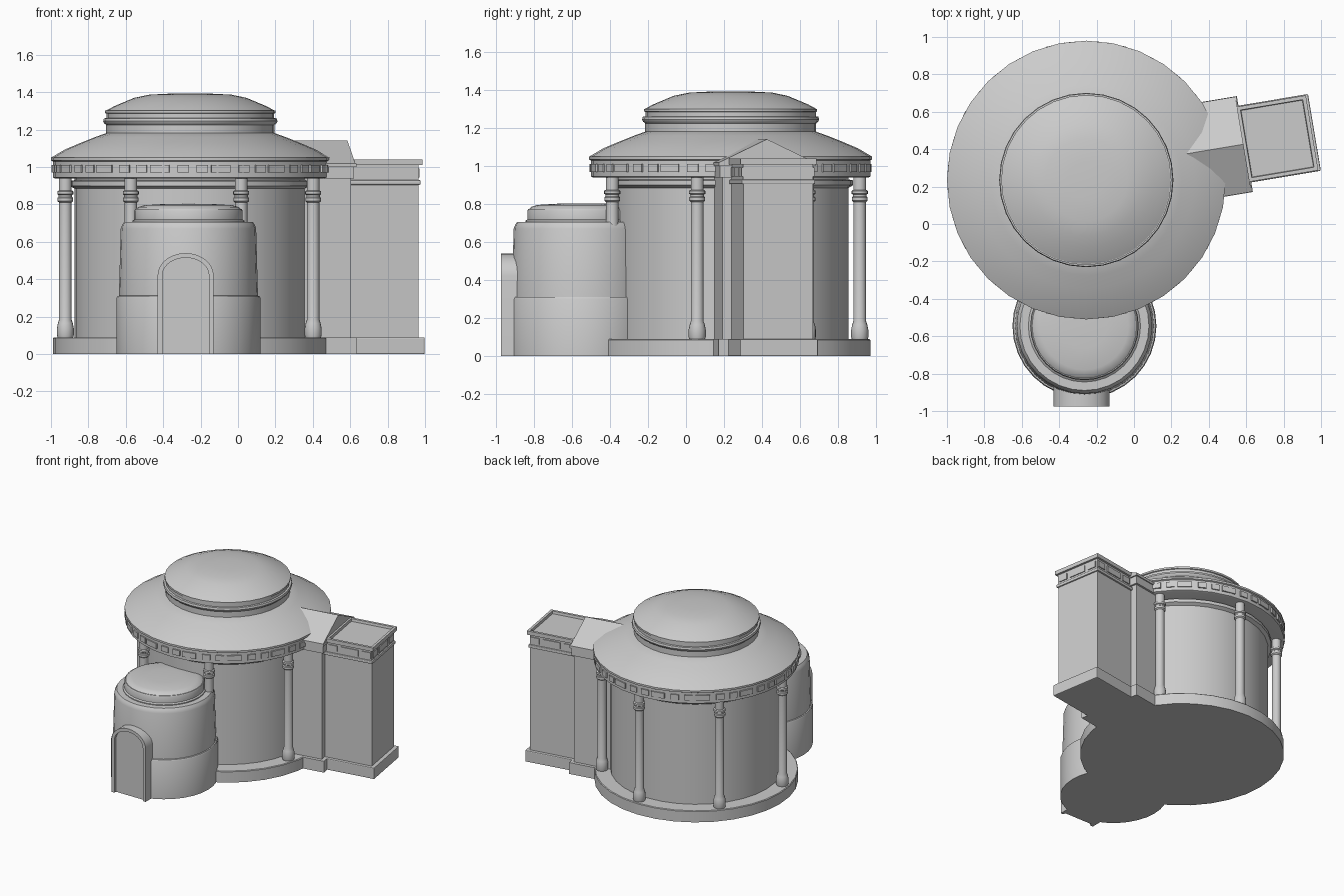
import bpy, bmesh, math
from mathutils import Matrix, Vector

cube = bpy.data.objects.get("Cube")
if cube:
    bpy.data.objects.remove(cube, do_unlink=True)

stone = bpy.data.materials.new("grey_stone")
stone.use_nodes = True
GREY = (0.6, 0.6, 0.6, 1)
stone.diffuse_color = GREY
stone.node_tree.nodes["Principled BSDF"].inputs["Base Color"].default_value = GREY

HALL = Vector((-0.255, 0.235, 0))
PORCH = Vector((-0.265, -0.545, 0))
# Wing frame: x runs outward from the hall, y across the wing
WING = (Matrix.Translation(HALL) @ Matrix.Rotation(math.radians(9.5), 4, 'Z')
        @ Matrix.Translation((0, 0.05, 0)))


def finish(name, bm, matrix=Matrix(), smooth=False, bevel=0):
    bmesh.ops.recalc_face_normals(bm, faces=bm.faces)
    mesh = bpy.data.meshes.new(name)
    bm.to_mesh(mesh)
    bm.free()
    mesh.materials.append(stone)
    obj = bpy.data.objects.new(name, mesh)
    obj.matrix_world = matrix
    bpy.context.collection.objects.link(obj)
    if bevel:
        mod = obj.modifiers.new("bevel", 'BEVEL')
        mod.width, mod.segments = bevel, 2
    if smooth:
        bpy.ops.object.select_all(action='DESELECT')
        obj.select_set(True)
        bpy.context.view_layer.objects.active = obj
        bpy.ops.object.shade_smooth_by_angle(angle=math.radians(30))
    return obj


def lathe(name, profile, centre, sides=32):
    """Turn a (radius, height) profile into a closed round solid."""
    bm = bmesh.new()
    rings = []
    for r, z in profile:
        rings.append([bm.verts.new((r * math.cos(a), r * math.sin(a), z))
                      for a in (math.tau * i / sides for i in range(sides))])
    for low, high in zip(rings, rings[1:]):
        for i in range(sides):
            j = (i + 1) % sides
            bm.faces.new((low[i], low[j], high[j], high[i]))
    bm.faces.new(rings[0])
    bm.faces.new(rings[-1])
    return finish(name, bm, Matrix.Translation(centre), True)


def add_box(bm, x, y, z, matrix=Matrix()):
    size = Matrix.Diagonal((x[1] - x[0], y[1] - y[0], z[1] - z[0], 1))
    mid = Matrix.Translation((sum(x) / 2, sum(y) / 2, sum(z) / 2))
    bmesh.ops.create_cube(bm, size=1, matrix=matrix @ mid @ size)


def wing_box(name, x, half, z, bevel=0):
    bm = bmesh.new()
    add_box(bm, x, (-half, half), z)
    return finish(name, bm, WING, bevel=bevel)


# Round hall
lathe("hall_base", [(.735, 0), (.735, .085), (.73, .09)], HALL)
lathe("hall_wall", [(.62, .08), (.62, .95)], HALL)
lathe("hall_wall_cornice", [(.62, .885), (.645, .9), (.645, .925), (.62, .93)], HALL)
lathe("hall_frieze", [(.725, .94), (.735, .945), (.735, 1.03), (.745, 1.035), (.745, 1.05)], HALL)
lathe("hall_roof", [(.745, 1.05), (.67, 1.094), (.58, 1.132), (.51, 1.16), (.44, 1.185)], HALL)
lathe("upper_drum", [(.45, 1.17), (.45, 1.225), (.462, 1.235), (.466, 1.245),
                     (.462, 1.26), (.448, 1.262), (.448, 1.285), (.455, 1.288),
                     (.455, 1.302)], HALL)
lathe("upper_dome", [(.45, 1.302), (.41, 1.324), (.36, 1.345), (.3, 1.37),
                     (.22, 1.387), (.1, 1.393), (.01, 1.394)], HALL)

# Frieze panels, alternating long and short
bm = bmesh.new()
for i in range(42):
    half = .052 if i % 3 == 0 else .03
    offset = (0, .128, .228)[i % 3]
    turn = Matrix.Rotation(math.tau * (i // 3) / 14 + offset * 1.36, 4, 'Z')
    add_box(bm, (.72, .742), (-half, half), (.97, 1.012), turn)
finish("hall_frieze_panels", bm, Matrix.Translation(HALL))

# Seven columns, with the wing between two of them
COLUMN = [(.04, .085), (.045, .1), (.045, .14), (.04, .165), (.033, .185), (.033, .81),
          (.042, .818), (.042, .835), (.036, .84), (.036, .85), (.043, .855),
          (.043, .87), (.034, .875), (.034, .95)]
for i in range(7):
    a = math.radians(-15) + math.tau * i / 7
    lathe("column_%d" % (i + 1), COLUMN,
          HALL + Vector((math.cos(a), math.sin(a), 0)) * .68, 16)

# Round entrance tower
lathe("porch_lower_wall", [(.385, 0), (.385, .3), (.38, .31), (.36, .315)], PORCH)
lathe("porch_upper_wall", [(.372, .3), (.362, .67), (.355, .69), (.345, .705),
                           (.3, .705)], PORCH)
lathe("porch_drum", [(.3, .7), (.3, .712), (.29, .72), (.29, .765), (.285, .775)], PORCH)
lathe("porch_dome", [(.285, .77), (.268, .786), (.235, .796), (.12, .803), (.01, .804)], PORCH)


# Arched doorway
def arch(half, spring, rise, steps=14):
    pts = [(half, 0)]
    for i in range(steps + 1):
        a = math.pi * i / steps
        pts.append((half * math.cos(a), spring + rise * math.sin(a)))
    return pts + [(-half, 0)]


def extrude_back(bm, depth):
    out = bmesh.ops.extrude_face_region(bm, geom=bm.faces[:])
    verts = [v for v in out["geom"] if isinstance(v, bmesh.types.BMVert)]
    bmesh.ops.translate(bm, verts=verts, vec=(0, depth, 0))


bm = bmesh.new()
outer = [bm.verts.new((x, 0, z)) for x, z in arch(.15, .42, .12)]
inner = [bm.verts.new((x, 0, z)) for x, z in arch(.125, .42, .095)]
for i in range(len(outer) - 1):
    bm.faces.new((outer[i], outer[i + 1], inner[i + 1], inner[i]))
extrude_back(bm, .16)
finish("door_frame", bm, Matrix.Translation((-.28, -.975, 0)), True)

bm = bmesh.new()
bm.faces.new([bm.verts.new((x, 0, z)) for x, z in arch(.13, .42, .1)])
extrude_back(bm, .14)
finish("door_panel", bm, Matrix.Translation((-.28, -.955, 0)))

# Link between hall and wing
wing_box("link_base", (.4, .868), .26, (0, .09))
wing_box("link_wall", (.4, .84), .235, (.08, .95))
wing_box("link_cornice", (.5, .855), .25, (.94, 1.0))
wing_box("link_eave", (.5, .865), .258, (1.0, 1.02))
bm = bmesh.new()
bm.faces.new([bm.verts.new((.5, y, z)) for y, z in ((-.255, 1.02), (.255, 1.02), (0, 1.142))])
out = bmesh.ops.extrude_face_region(bm, geom=bm.faces[:])
bmesh.ops.translate(bm, verts=[v for v in out["geom"] if isinstance(v, bmesh.types.BMVert)],
                    vec=(.36, 0, 0))
finish("link_gable_roof", bm, WING)

# Square wing
wing_box("wing_base", (.8, 1.245), .208, (0, .09), .006)
wing_box("wing_wall", (.8, 1.215), .185, (.08, .92))
wing_box("wing_lower_trim", (.8, 1.225), .197, (.905, .93), .006)
wing_box("wing_frieze", (.8, 1.215), .187, (.925, 1.01))
top = wing_box("wing_parapet", (.855, 1.232), .203, (1.01, 1.04))
bm = bmesh.new()
bm.from_mesh(top.data)
roof = [f for f in bm.faces if f.normal.z > .9]
bmesh.ops.inset_region(bm, faces=roof, thickness=.028)
inset = bmesh.ops.inset_region(bm, faces=roof, thickness=.004, depth=-.02)
bm.to_mesh(top.data)
bm.free()

# Wing frieze panels on the end and both sides
bm = bmesh.new()
for mid, half in ((-.135, .035), (0, .07), (.135, .035)):
    add_box(bm, (1.2, 1.222), (mid - half, mid + half), (.945, .992))
    for side in (-1, 1):
        y = sorted((side * .175, side * .194))
        add_box(bm, (1.04 + mid - half, 1.04 + mid + half), y, (.945, .992))
finish("wing_frieze_panels", bm, WING)
